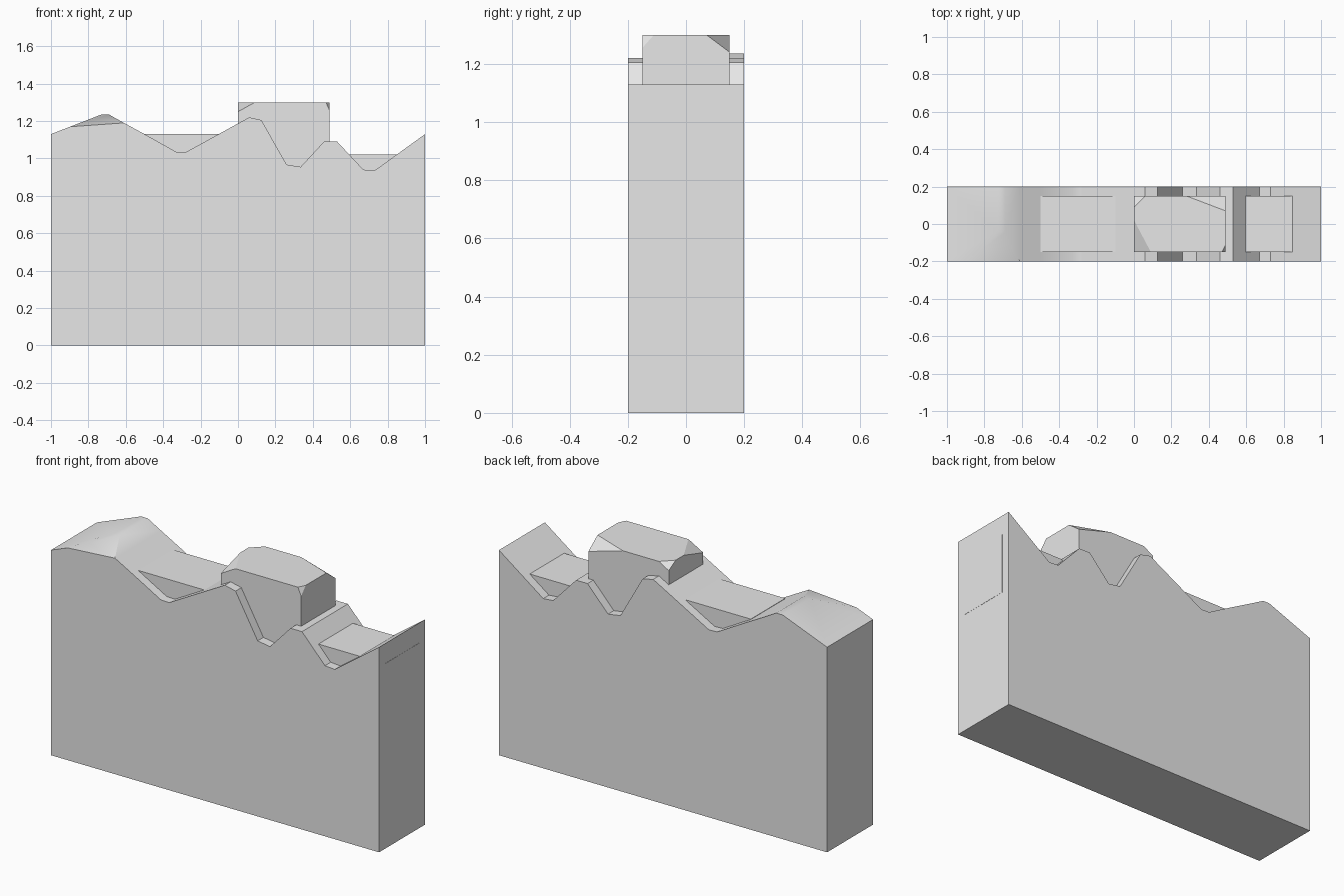
import bpy, bmesh
from mathutils import Vector

if "Cube" in bpy.data.objects:
    bpy.data.objects.remove(bpy.data.objects["Cube"])

stone = bpy.data.materials.new("stone grey")
stone.diffuse_color = (0.8, 0.8, 0.8, 1)
stone.use_nodes = True
stone.node_tree.nodes["Principled BSDF"].inputs["Base Color"].default_value = stone.diffuse_color


def slab(name, profile, half_depth, cuts=()):
    """Extrude an xz profile along y, then slice off corners with three-point planes."""
    bm = bmesh.new()
    front = bm.faces.new([bm.verts.new((x, -half_depth, z)) for x, z in profile])
    new = bmesh.ops.extrude_face_region(bm, geom=[front])["geom"]
    moved = [v for v in new if isinstance(v, bmesh.types.BMVert)]
    bmesh.ops.translate(bm, verts=moved, vec=(0, 2 * half_depth, 0))
    for cut in cuts:
        a, b, c = map(Vector, cut)
        normal = (b - a).cross(c - a).normalized()
        if normal.z < 0:
            normal = -normal
        geom = bm.verts[:] + bm.edges[:] + bm.faces[:]
        res = bmesh.ops.bisect_plane(bm, geom=geom, dist=1e-5, plane_co=a,
                                     plane_no=normal, clear_outer=True)
        edges = [e for e in res["geom_cut"] if isinstance(e, bmesh.types.BMEdge)]
        bmesh.ops.holes_fill(bm, edges=edges)
    bmesh.ops.recalc_face_normals(bm, faces=bm.faces[:])
    mesh = bpy.data.meshes.new(name)
    bm.to_mesh(mesh)
    bm.free()
    mesh.materials.append(stone)
    obj = bpy.data.objects.new(name, mesh)
    bpy.context.collection.objects.link(obj)
    bpy.ops.object.select_all(action='DESELECT')
    obj.select_set(True)
    bpy.context.view_layer.objects.active = obj
    bpy.ops.object.shade_smooth_by_angle(angle=0.52)
    return obj


def box(x0, x1, z0, z1):
    return [(x0, z0), (x1, z0), (x1, z1), (x0, z1)]


# Main wall with a jagged skyline; the front of its left peak is worn down
slab("ridge_wall", [
    (-1, 0), (1, 0), (1, 1.13), (0.73, 0.935), (0.67, 0.94), (0.53, 1.09),
    (0.46, 1.09), (0.335, 0.955), (0.26, 0.967), (0.125, 1.205), (0.06, 1.22),
    (-0.1, 1.132), (-0.28, 1.033), (-0.33, 1.035), (-0.5, 1.13), (-0.61, 1.19),
    (-0.69, 1.235), (-0.73, 1.235), (-1, 1.13)], 0.2,
    [((-0.89, -0.2, 1.17), (-0.61, -0.2, 1.19), (-0.71, -0.04, 1.235))])

# Tall block with four unevenly chipped top corners
slab("tall_block", box(0, 0.49, 0.8, 1.3), 0.15, [
    ((0.09, -0.15, 1.3), (0, 0.02, 1.3), (0, -0.15, 1.25)),
    ((0.28, 0.15, 1.3), (0.49, 0.07, 1.3), (0.49, 0.15, 1.24)),
    ((0.47, -0.15, 1.3), (0.49, -0.11, 1.3), (0.49, -0.15, 1.255)),
    ((0.06, 0.15, 1.3), (0, 0.09, 1.3), (0, 0.15, 1.265))])

# Low blocks filling the other two dips
slab("left_dip_block", box(-0.5, -0.1, 0.8, 1.132), 0.15)
slab("right_dip_block", box(0.5, 1.001, 0.68, 1.02), 0.15)
